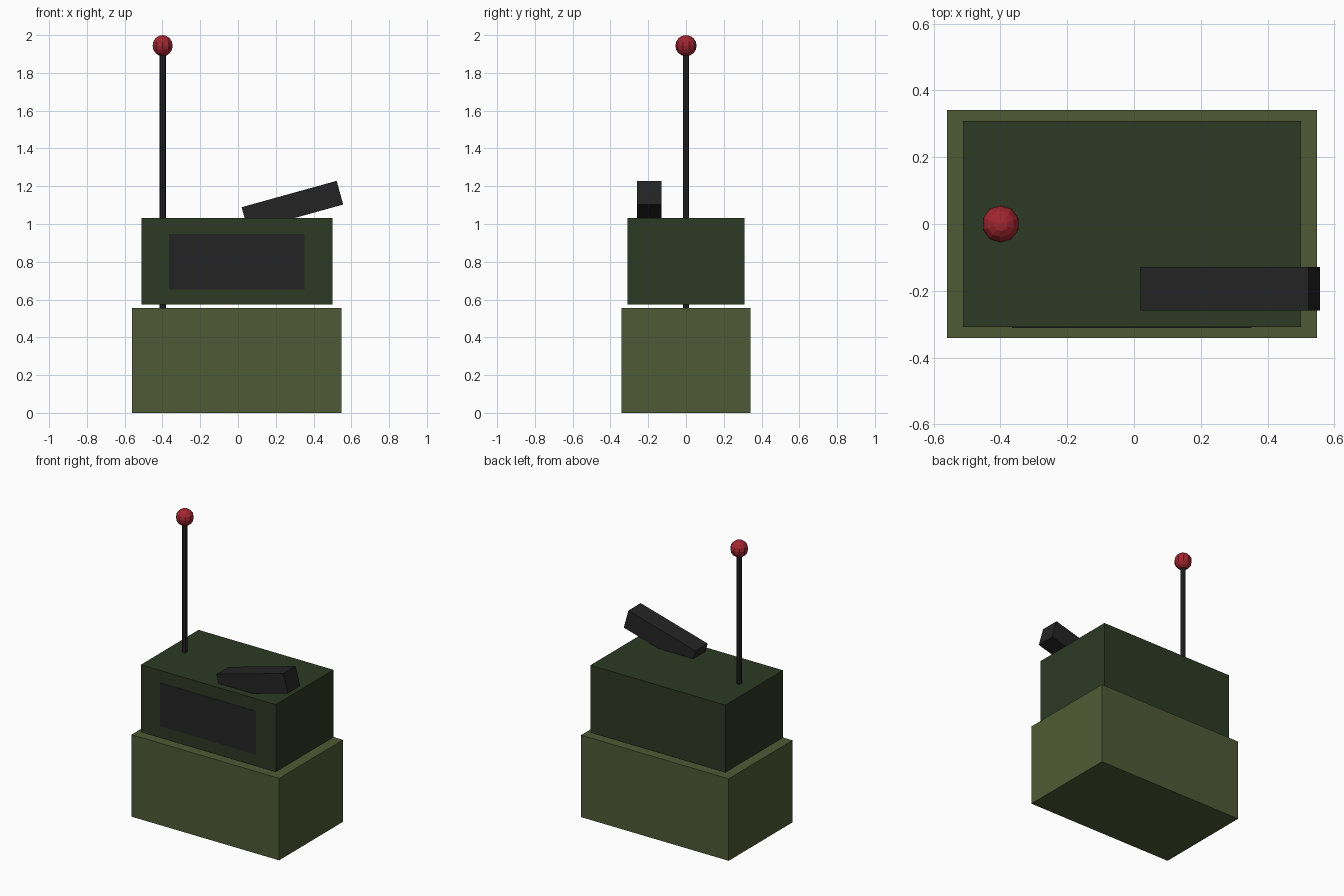
import bpy, math

default = bpy.data.objects.get("Cube")
if default:
    bpy.data.objects.remove(default, do_unlink=True)


def material(name, rgb):
    mat = bpy.data.materials.new(name)
    mat.use_nodes = True
    color = (*rgb, 1)
    mat.diffuse_color = color
    mat.node_tree.nodes["Principled BSDF"].inputs["Base Color"].default_value = color
    return mat


olive = material("olive", (0.078, 0.102, 0.035))
dark_green = material("dark green", (0.026, 0.041, 0.017))
black = material("black", (0.017, 0.017, 0.018))
red = material("red", (0.36, 0.019, 0.029))


def finish(name, mat):
    obj = bpy.context.object
    obj.name = name
    obj.data.materials.append(mat)
    return obj


def box(name, mat, center, size, tilt=0):
    bpy.ops.mesh.primitive_cube_add(size=1, location=center, rotation=(0, tilt, 0))
    obj = finish(name, mat)
    obj.scale = size
    return obj


# Pack body and the radio unit floating just above it
box("pack_body", olive, (-0.006, 0, 0.278), (1.108, 0.684, 0.556))
box("radio_unit", dark_green, (-0.006, 0, 0.802), (1.012, 0.618, 0.457))

# Thin control panel on the front of the radio
box("control_panel", black, (-0.007, -0.308, 0.8), (0.718, 0.006, 0.295))

# Handset resting at a slant, partly sunk into the radio
box("handset", black, (0.288, -0.194, 1.096), (0.522, 0.131, 0.13), math.radians(-15.5))

# Antenna rod with a ball on top
ANTENNA_X = -0.399
ROD_BOTTOM, ROD_TOP = 0.5, 1.93
bpy.ops.mesh.primitive_cylinder_add(
    vertices=8, radius=0.017, depth=ROD_TOP - ROD_BOTTOM,
    location=(ANTENNA_X, 0, (ROD_TOP + ROD_BOTTOM) / 2))
finish("antenna_rod", black)
bpy.ops.mesh.primitive_uv_sphere_add(
    segments=10, ring_count=8, radius=0.056, location=(ANTENNA_X, 0, 1.944))
finish("antenna_ball", red)
